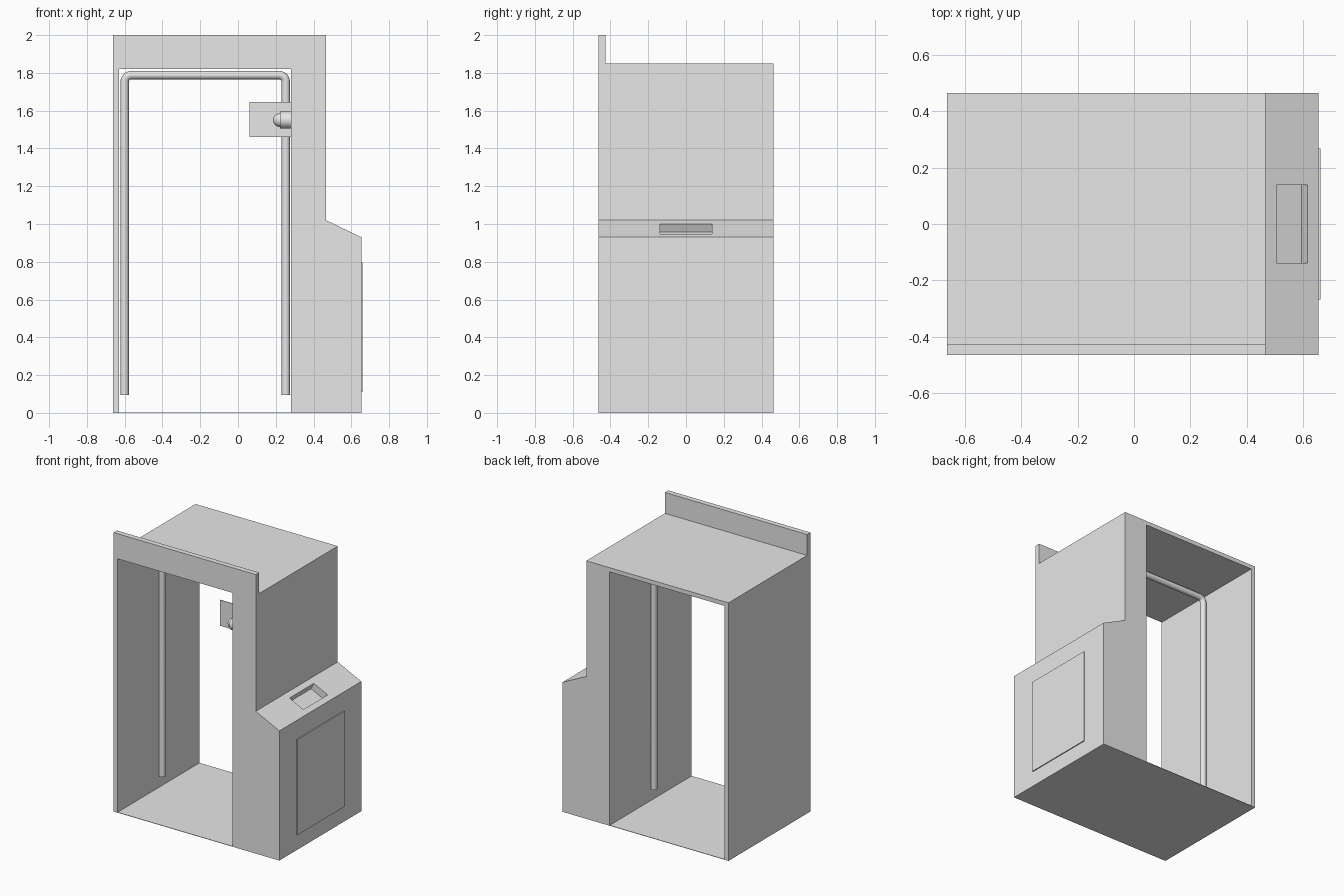
import bpy, bmesh, math
from mathutils import Matrix, Vector

if "Cube" in bpy.data.objects:
    bpy.data.objects.remove(bpy.data.objects["Cube"])

grey = bpy.data.materials.new("light_grey")
grey.diffuse_color = (0.8, 0.8, 0.8, 1)
grey.use_nodes = True
grey.node_tree.nodes["Principled BSDF"].inputs["Base Color"].default_value = grey.diffuse_color

DEPTH = 0.464   # half depth of the booth


def add_object(name, bm, smooth=False):
    bmesh.ops.recalc_face_normals(bm, faces=bm.faces)
    mesh = bpy.data.meshes.new(name)
    bm.to_mesh(mesh)
    bm.free()
    mesh.materials.append(grey)
    obj = bpy.data.objects.new(name, mesh)
    bpy.context.collection.objects.link(obj)
    if smooth:
        smooth_object(obj)
    return obj


def smooth_object(obj):
    bpy.ops.object.select_all(action='DESELECT')
    obj.select_set(True)
    bpy.context.view_layer.objects.active = obj
    bpy.ops.object.shade_smooth_by_angle(angle=math.radians(40))


def box(name, lo, hi, matrix=Matrix()):
    lo, hi = Vector(lo), Vector(hi)
    bm = bmesh.new()
    bmesh.ops.create_cube(bm, size=1)
    for v in bm.verts:
        v.co = matrix @ Vector([(lo[i] + hi[i]) / 2 + v.co[i] * (hi[i] - lo[i]) for i in range(3)])
    return add_object(name, bm)


# Booth shell: front outline extruded through the depth
outline = [(-0.662, 0), (-0.63, 0), (-0.63, 1.82), (0.28, 1.82), (0.28, 0),
           (0.653, 0), (0.653, 0.93), (0.466, 1.02), (0.466, 1.85), (-0.662, 1.85)]
bm = bmesh.new()
face = bm.faces.new([bm.verts.new((x, -DEPTH, z)) for x, z in outline])
ext = bmesh.ops.extrude_face_region(bm, geom=[face])
bmesh.ops.translate(bm, vec=(0, 2 * DEPTH, 0),
                    verts=[g for g in ext["geom"] if isinstance(g, bmesh.types.BMVert)])
shell = add_object("booth_shell", bm)

# Recessed tray cut square into the sloping ledge
tilt = math.atan2(0.09, 0.187)
ledge = Matrix.Translation((0.56, 0, 0.975)) @ Matrix.Rotation(tilt, 4, 'Y')
cutter = box("tray_cutter", (-0.061, -0.138, -0.05), (0.061, 0.138, 0.05), ledge)
cutter.hide_render = True
mod = shell.modifiers.new("tray", 'BOOLEAN')
mod.operation = 'DIFFERENCE'
mod.solver = 'EXACT'
mod.object = cutter
bpy.context.view_layer.objects.active = shell
bpy.ops.object.modifier_apply(modifier=mod.name)
bpy.data.objects.remove(cutter)

# Floor, sign board and side access panel
box("floor", (-0.63, -DEPTH, 0), (0.28, DEPTH, 0.003))
box("sign_board", (-0.662, -DEPTH, 1.85), (0.466, -0.426, 2.0))
box("access_panel", (0.653, -0.268, 0.11), (0.66, 0.268, 0.795))

# Curtain rail: bent tube with rounded corners
LEFT, RIGHT, TOP, BEND = -0.6, 0.253, 1.788, 0.035
path = [(LEFT, 0.095)]
for cx, start in ((LEFT + BEND, math.pi), (RIGHT - BEND, math.pi / 2)):
    for i in range(9):
        a = start - i / 8 * math.pi / 2
        path.append((cx + BEND * math.cos(a), TOP - BEND + BEND * math.sin(a)))
path.append((RIGHT, 0.095))
curve = bpy.data.curves.new("rail_path", 'CURVE')
curve.dimensions = '3D'
curve.bevel_depth = 0.022
curve.bevel_resolution = 4
curve.use_fill_caps = True
spline = curve.splines.new('POLY')
spline.points.add(len(path) - 1)
for p, (x, z) in zip(spline.points, path):
    p.co = (x, 0, z, 1)
rail = bpy.data.objects.new("tube_rail", curve)
bpy.context.collection.objects.link(rail)
curve.materials.append(grey)
bpy.ops.object.select_all(action='DESELECT')
rail.select_set(True)
bpy.context.view_layer.objects.active = rail
bpy.ops.object.convert(target='MESH')
smooth_object(bpy.context.view_layer.objects.active)

# Screen plate behind the lamp
box("screen_plate", (0.06, -0.292, 1.46), (0.28, -0.288, 1.645))

# Lamp socket and dome: profile (x, radius) spun about the x axis
profile = [(0.28, 0.0), (0.28, 0.045), (0.222, 0.045), (0.222, 0.036)]
profile += [(0.222 - 0.037 * math.sin(i / 8 * math.pi / 2), 0.036 * math.cos(i / 8 * math.pi / 2))
            for i in range(1, 9)]
bm = bmesh.new()
verts = [bm.verts.new((x, -0.37, 1.55 + r)) for x, r in profile]
edges = [bm.edges.new(pair) for pair in zip(verts, verts[1:])]
bmesh.ops.spin(bm, geom=verts + edges, cent=(0, -0.37, 1.55), axis=(1, 0, 0),
               angle=2 * math.pi, steps=32)
bmesh.ops.remove_doubles(bm, verts=bm.verts, dist=0.0001)
add_object("lamp", bm, smooth=True)
